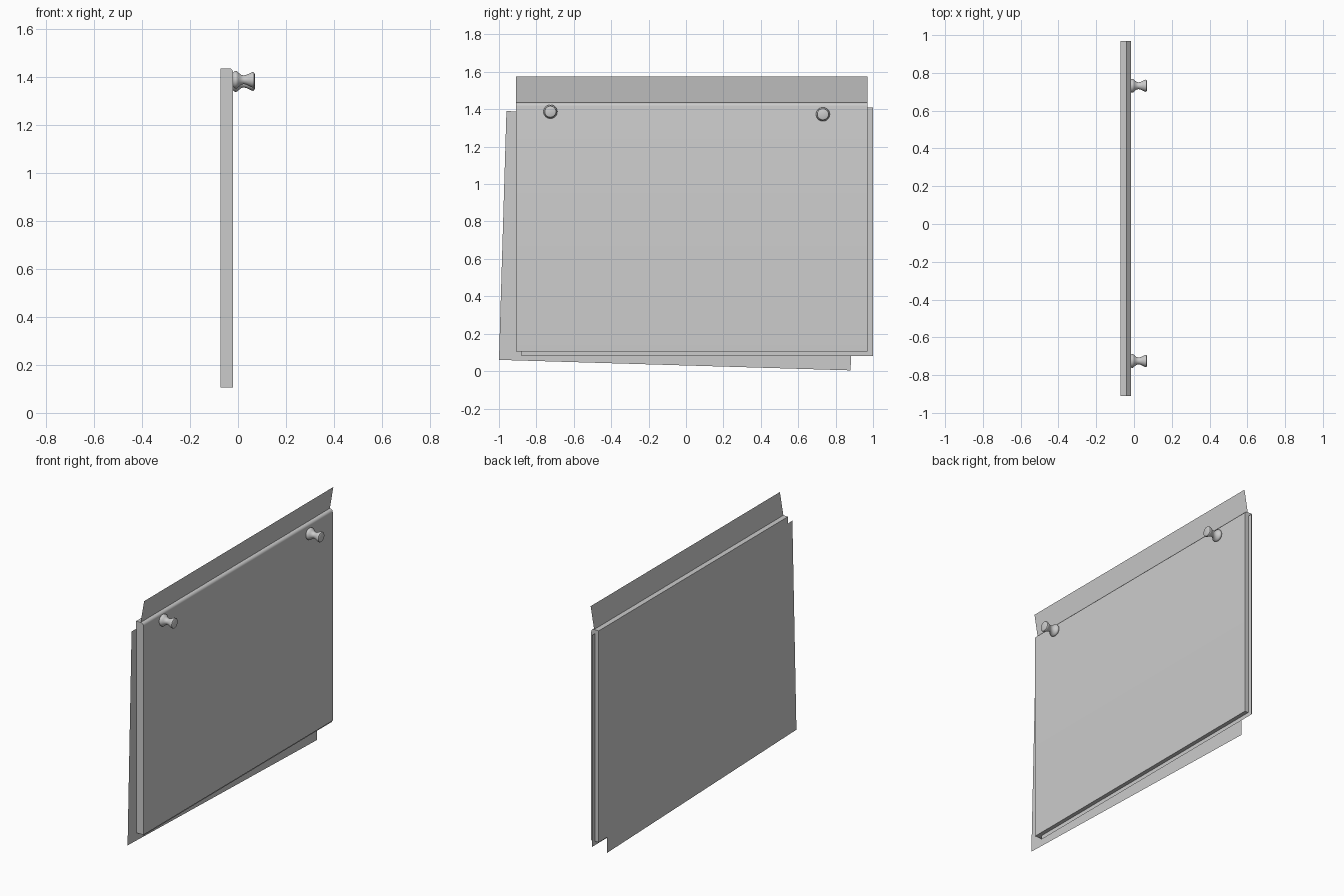
import bpy, bmesh, math
from mathutils import Matrix, Vector

if "Cube" in bpy.data.objects:
    bpy.data.objects.remove(bpy.data.objects["Cube"])


def finish(name, bm, smooth=False):
    bmesh.ops.recalc_face_normals(bm, faces=bm.faces[:])
    mesh = bpy.data.meshes.new(name)
    bm.to_mesh(mesh)
    bm.free()
    ob = bpy.data.objects.new(name, mesh)
    bpy.context.collection.objects.link(ob)
    if smooth:
        bpy.ops.object.select_all(action='DESELECT')
        ob.select_set(True)
        bpy.context.view_layer.objects.active = ob
        bpy.ops.object.shade_smooth_by_angle(angle=math.radians(40))
    return ob


def sheet(name, corners):
    bm = bmesh.new()
    bm.faces.new([bm.verts.new(c) for c in corners])
    return finish(name, bm)


# Thick pad of paper, its top front edge rolled over
X0, X1, Y0, Y1, Z0, Z1 = -0.072, -0.02, -0.91, 0.97, 0.105, 1.435
bm = bmesh.new()
size = Vector((X1 - X0, Y1 - Y0, Z1 - Z0))
centre = Vector((X0 + X1, Y0 + Y1, Z0 + Z1)) / 2
bmesh.ops.create_cube(bm, size=1, matrix=Matrix.Translation(centre) @ Matrix.Diagonal(size).to_4x4())
edge = [e for e in bm.edges if all(v.co.x > centre.x and v.co.z > centre.z for v in e.verts)]
bmesh.ops.bevel(bm, geom=edge, offset=0.018, segments=5, profile=0.5, affect='EDGES')
finish("paper_pad", bm, smooth=True)

# Top flap leaning slightly forward
sheet("top_flap", [(-0.04, Y0, Z1), (-0.04, Y1, Z1), (-0.016, Y1, 1.575), (-0.016, Y0, 1.575)])

# Offset sheet in the middle of the pad
sheet("middle_sheet", [(-0.045, y, z) for y, z in
                       ((-0.88, 0.08), (1.0, 0.08), (1.0, 1.41), (-0.88, 1.41))])

# Tilted sheet near the back
sheet("back_sheet", [(-0.068, y, z) for y, z in
                     ((-1.0, 0.06), (0.88, 0.004), (0.92, 1.335), (-0.96, 1.39))])

# Push pins: lathed (x, radius) profile around the x axis
PROFILE = [(-0.021, 0.029), (-0.016, 0.035), (-0.009, 0.037), (-0.003, 0.035), (0.004, 0.028),
           (0.013, 0.021), (0.023, 0.018), (0.034, 0.020), (0.047, 0.026), (0.057, 0.031),
           (0.063, 0.032), (0.067, 0.030), (0.070, 0.023)]


def push_pin(name, y, z, sides=24):
    bm = bmesh.new()
    rings = []
    for x, r in PROFILE:
        angles = [2 * math.pi * i / sides for i in range(sides)]
        rings.append([bm.verts.new((x, y + r * math.cos(a), z + r * math.sin(a))) for a in angles])
    for a, b in zip(rings, rings[1:]):
        for i in range(sides):
            j = (i + 1) % sides
            bm.faces.new((a[i], a[j], b[j], b[i]))
    bm.faces.new(rings[0])
    bm.faces.new(rings[-1])
    finish(name, bm, smooth=True)


push_pin("left_push_pin", -0.725, 1.387)
push_pin("right_push_pin", 0.732, 1.373)
